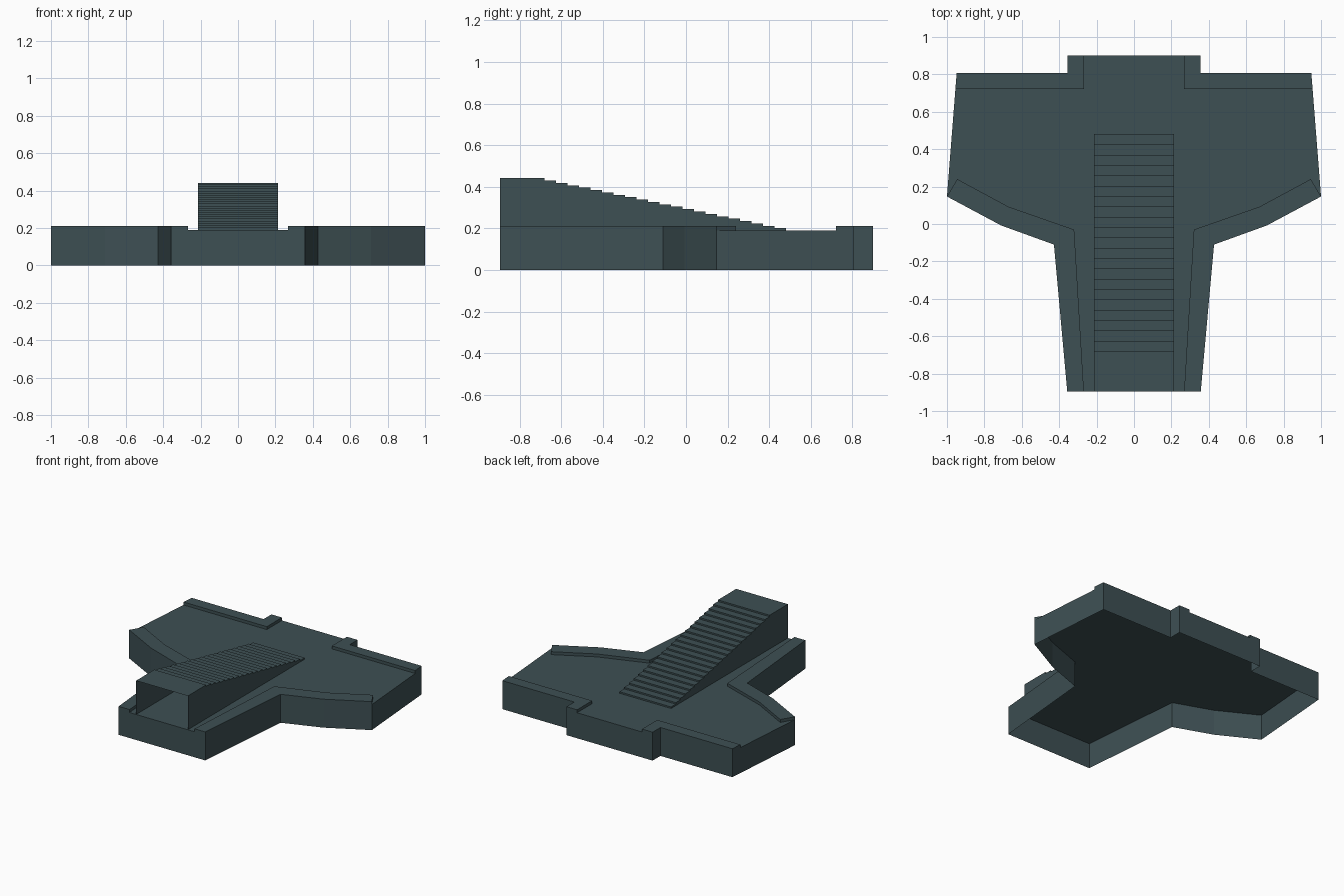
import bpy

if "Cube" in bpy.data.objects:
    bpy.data.objects.remove(bpy.data.objects["Cube"])

FLOOR, CURB = 0.19, 0.212

slate = bpy.data.materials.new("dark_slate")
slate.diffuse_color = (0.048, 0.080, 0.088, 1)
slate.use_nodes = True
slate.node_tree.nodes["Principled BSDF"].inputs["Base Color"].default_value = slate.diffuse_color


def make_object(name, verts, faces):
    mesh = bpy.data.meshes.new(name)
    mesh.from_pydata(verts, [], faces)
    mesh.materials.append(slate)
    obj = bpy.data.objects.new(name, mesh)
    bpy.context.collection.objects.link(obj)
    return obj


def open_prism(name, outline, z0, z1):
    """Walls and top over a counter-clockwise outline, open underneath."""
    n = len(outline)
    verts = [(x, y, z) for z in (z0, z1) for x, y in outline]
    faces = [(i, (i + 1) % n, n + (i + 1) % n, n + i) for i in range(n)]
    faces.append(tuple(range(n, 2 * n)))
    return make_object(name, verts, faces)


def mirrored(points):
    return [(-x, y) for x, y in reversed(points)]


# platform: hollow shell, open at the bottom
front_edge = [(0.357, -0.895), (0.428, -0.11), (0.71, -0.008), (1.0, 0.147)]
back_edge = [(0.948, 0.808), (0.355, 0.808), (0.355, 0.9)]
half = front_edge + back_edge
open_prism("platform", half + mirrored(half), 0, FLOOR)

# raised curbs along the front flanks and the back, on both sides
front_curb = front_edge + [(0.945, 0.24), (0.67, 0.092), (0.32, -0.03), (0.268, -0.895)]
back_curb = [(0.268, 0.722), (0.955, 0.722)] + back_edge + [(0.268, 0.9)]
for part, pts in (("front_curb", front_curb), ("back_curb", back_curb)):
    open_prism(part + "_right", pts, FLOOR, CURB)
    open_prism(part + "_left", mirrored(pts), FLOOR, CURB)

# staircase: hollow, rising towards the front, open at its front end
STEPS, TOP, W = 21, 0.442, 0.213
Y_FOOT, Y_LANDING, Y_FRONT = 0.48, -0.68, -0.895
run = (Y_FOOT - Y_LANDING) / STEPS
rise = (TOP - FLOOR) / (STEPS + 1)
profile = [(Y_FOOT, FLOOR)]
for i in range(STEPS + 1):
    y, z = Y_FOOT - i * run, FLOOR + (i + 1) * rise
    profile += [(y, z), (y - run if i < STEPS else Y_FRONT, z)]
profile.append((Y_FRONT, FLOOR))
n = len(profile)
verts = [(x, y, z) for x in (-W, W) for y, z in profile]
faces = [(i, n + i, n + i + 1, i + 1) for i in range(n - 2)]
faces = [tuple(reversed(f)) for f in faces]
faces += [tuple(range(n, 2 * n)), tuple(reversed(range(n)))]
make_object("staircase", verts, faces)
